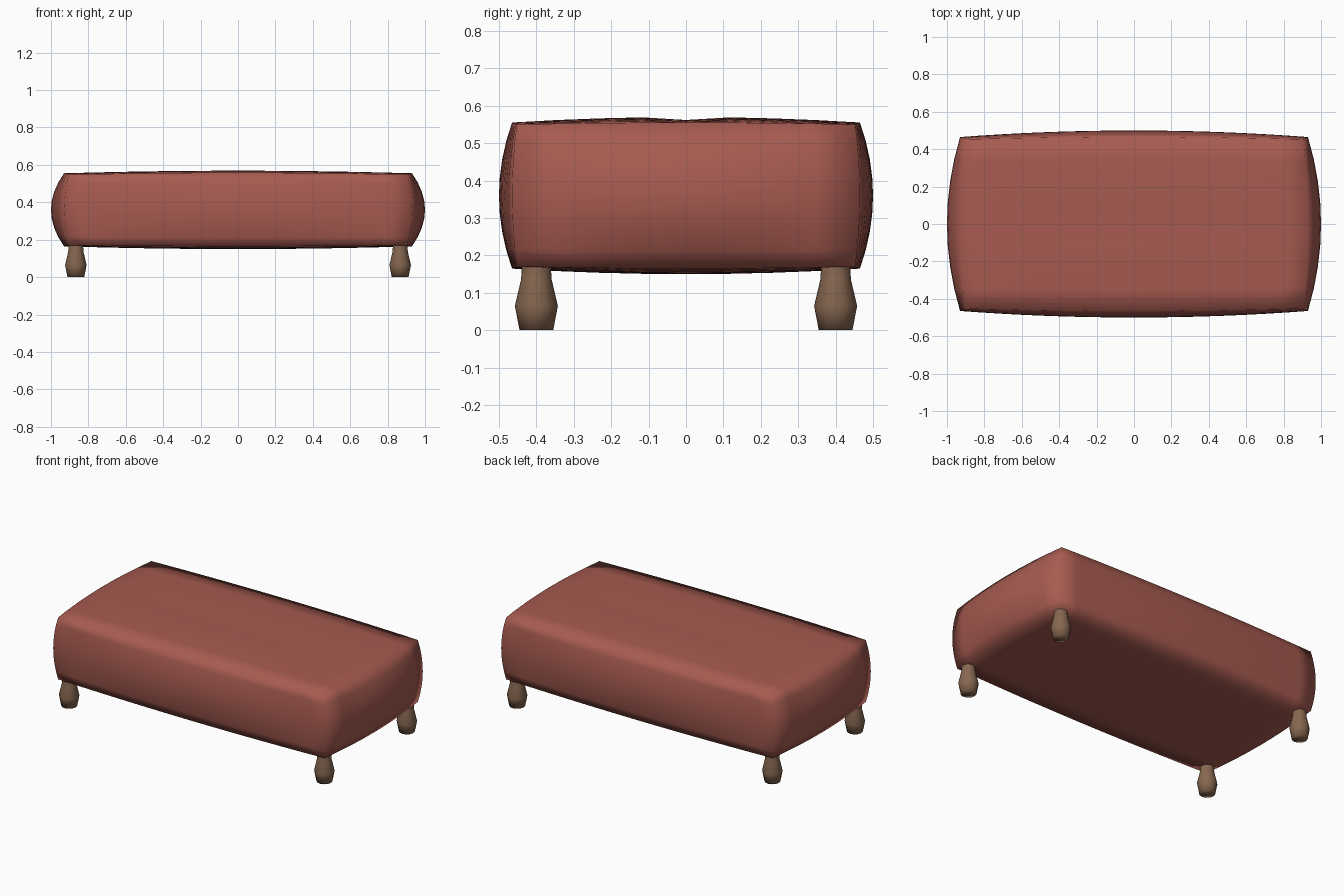
import bpy, bmesh, math

if "Cube" in bpy.data.objects:
    bpy.data.objects.remove(bpy.data.objects["Cube"])


def material(name, rgb):
    m = bpy.data.materials.new(name)
    m.diffuse_color = (*rgb, 1)
    m.use_nodes = True
    m.node_tree.nodes["Principled BSDF"].inputs["Base Color"].default_value = m.diffuse_color
    return m


def finish(bm, name, mat):
    bmesh.ops.recalc_face_normals(bm, faces=bm.faces)
    me = bpy.data.meshes.new(name)
    bm.to_mesh(me)
    bm.free()
    me.materials.append(mat)
    me.polygons.foreach_set("use_smooth", [True] * len(me.polygons))
    ob = bpy.data.objects.new(name, me)
    bpy.context.collection.objects.link(ob)
    return ob


fabric = material("fabric", (0.385, 0.105, 0.082))
wood = material("wood", (0.24, 0.136, 0.08))

# Padded body: gridded box whose faces puff outwards
HALF = (1.0, 0.5, 0.21)
MID_Z = 0.36
bm = bmesh.new()
bmesh.ops.create_cube(bm, size=2)
bmesh.ops.subdivide_edges(bm, edges=bm.edges[:], cuts=7, use_grid_fill=True)
long_edges = [e for e in bm.edges if abs(e.verts[0].co.x - e.verts[1].co.x) > 0.1]
bmesh.ops.subdivide_edges(bm, edges=long_edges, cuts=1, use_grid_fill=True)


def puff(a, b):
    fa, fb = 1 - a * a, 1 - b * b
    return 0.905 + 0.025 * (fa + fb) + 0.045 * fa * fb


for vert in bm.verts:
    u, v, w = vert.co
    x = u * HALF[0] * puff(v, w)
    y = v * HALF[1] * puff(u, w)
    z = MID_Z + w * HALF[2] * puff(u, v)
    # Shallow groove along the middle of the top, fading at the ends
    if w > 0.99:
        z -= 0.008 * max(0, 1 - abs(v) / 0.25) * (1 - u * u)
    vert.co = (x, y, z)
finish(bm, "padded_body", fabric)

# Turned feet
PROFILE = [(0.045, 0), (0.0575, 0.065), (0.041, 0.135), (0.039, 0.165), (0.039, 0.19)]
SIDES = 12


def foot(name, cx, cy):
    bm = bmesh.new()
    rings = []
    for r, z in PROFILE:
        rings.append([bm.verts.new((cx + r * math.cos(2 * math.pi * i / SIDES),
                                    cy + r * math.sin(2 * math.pi * i / SIDES), z))
                      for i in range(SIDES)])
    for low, high in zip(rings, rings[1:]):
        for i in range(SIDES):
            j = (i + 1) % SIDES
            bm.faces.new((low[i], low[j], high[j], high[i]))
    bm.faces.new(rings[0][::-1])
    bm.faces.new(rings[-1])
    finish(bm, name, wood)


for row, cy in (("front", -0.4), ("back", 0.4)):
    for side, cx in (("left", -0.867), ("right", 0.867)):
        foot(f"{row}_{side}_foot", cx, cy)
